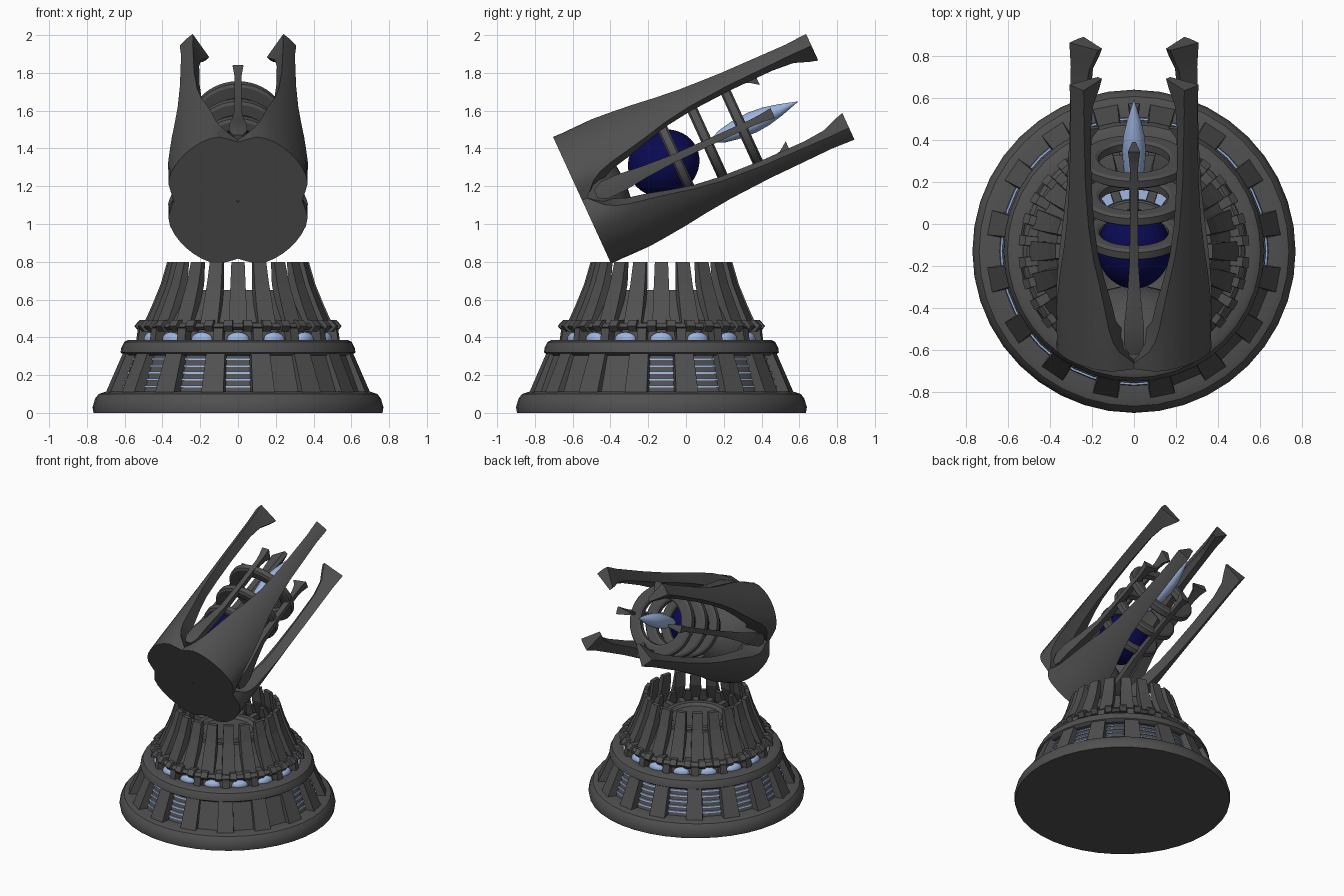
import bpy, bmesh, math
from math import sin, cos, radians, pi, exp
from mathutils import Matrix, Vector

if "Cube" in bpy.data.objects:
    bpy.data.objects.remove(bpy.data.objects["Cube"])


def material(name, rgb):
    m = bpy.data.materials.new(name)
    m.diffuse_color = (*rgb, 1)
    m.use_nodes = True
    m.node_tree.nodes["Principled BSDF"].inputs["Base Color"].default_value = m.diffuse_color
    return m


GREY = material("dark grey metal", (0.08, 0.08, 0.08))
BLUE = material("pale blue crystal", (0.34, 0.46, 0.74))
NAVY = material("deep navy", (0.003, 0.003, 0.085))

BASE = Matrix.Translation((0, -0.13, 0))
# turret frame: local y runs along the barrel, local z is its up direction
TURRET = Matrix.Translation((0, -0.55, 1.125)) @ Matrix.Rotation(radians(24.6), 4, 'X')
BARREL = TURRET @ Matrix.Rotation(-pi / 2, 4, 'X')


def loft(bm, sections, matrix, closed=False):
    """Skin a list of equal point loops; cap the ends unless closed."""
    rings = [[bm.verts.new(matrix @ Vector(p)) for p in s] for s in sections]
    n = len(rings[0])
    pairs = list(zip(rings, rings[1:])) + ([(rings[-1], rings[0])] if closed else [])
    for a, b in pairs:
        for i in range(n):
            bm.faces.new((a[i], a[(i + 1) % n], b[(i + 1) % n], b[i]))
    if not closed:
        bm.faces.new(rings[0])
        bm.faces.new(rings[-1])


def finish(name, bm, mat, smooth=True):
    bmesh.ops.recalc_face_normals(bm, faces=bm.faces)
    me = bpy.data.meshes.new(name)
    bm.to_mesh(me)
    bm.free()
    ob = bpy.data.objects.new(name, me)
    bpy.context.collection.objects.link(ob)
    me.materials.append(mat)
    if smooth:
        bpy.ops.object.select_all(action='DESELECT')
        ob.select_set(True)
        bpy.context.view_layer.objects.active = ob
        bpy.ops.object.shade_smooth_by_angle(angle=radians(32))
    return ob


def lathe(name, profile, matrix, mat, closed=False, segs=40):
    bm = bmesh.new()
    secs = [[(r * cos(2 * pi * i / segs), r * sin(2 * pi * i / segs), z) for i in range(segs)]
            for r, z in profile]
    loft(bm, secs, matrix, closed)
    return finish(name, bm, mat)


def slats(name, angles, path, mat=GREY):
    """Radial bars; path holds (radius, z, width, thickness)."""
    bm = bmesh.new()
    for ang in angles:
        m = BASE @ Matrix.Rotation(radians(ang), 4, 'Z')
        loft(bm, [[(r, -w / 2, z), (r, w / 2, z), (r - t, w / 2, z), (r - t, -w / 2, z)]
                  for r, z, w, t in path], m)
    return finish(name, bm, mat, False)


def around(n, offset=0.0):
    return [offset + 360 * i / n for i in range(n)]


def prong(name, angle, stations, n=12):
    """Arc-section arm along the barrel: (along, half angle, outer r, inner r, inner width factor)."""
    bm = bmesh.new()
    secs = []
    for a, w, ro, ri, k in stations:
        outer, inner = [], []
        for i in range(n + 1):
            t = -1 + 2 * i / n
            phi = angle + t * w
            d = (phi + 45) % 90 - 45
            groove = 1 - 0.13 * exp(-(d / 11) ** 2) if w > 28 else 1
            p = radians(phi)
            outer.append((ro * groove * cos(p), a, ro * groove * sin(p)))
            p = radians(angle + t * w * k)
            inner.append((ri * cos(p), a, ri * sin(p)))
        secs.append(outer + inner[::-1])
    loft(bm, secs, TURRET)
    return finish(name, bm, GREY)


# ---- base ----
lathe("foot_disc", [(0.765, 0), (0.77, 0.03), (0.757, 0.075), (0.738, 0.1), (0.70, 0.112), (0.60, 0.112)],
      BASE, GREY)
lathe("lower_core", [(0.645, 0.10), (0.56, 0.33)], BASE, GREY)
for i in range(5):
    z = 0.135 + 0.036 * i
    r = 0.645 - 0.085 * (z - 0.1) / 0.23
    lathe("glow_stripe", [(r - 0.02, z), (r + 0.008, z), (r + 0.005, z + 0.011), (r - 0.02, z + 0.011)],
          BASE, BLUE, True)
slats("lower_slats", around(16, 11.25), [(0.705, 0.10, 0.12, 0.10), (0.605, 0.33, 0.10, 0.08)])
slats("cover_plates", (-22.5, -45, -67.5), [(0.665, 0.10, 0.17, 0.03), (0.58, 0.33, 0.15, 0.03)])
lathe("middle_ring", [(0.52, 0.305), (0.60, 0.305), (0.622, 0.32), (0.618, 0.345), (0.603, 0.375),
                      (0.58, 0.387), (0.52, 0.387)], BASE, GREY, True)
lathe("upper_core", [(0.50, 0.36), (0.475, 0.46)], BASE, GREY)

# row of lamps under the clamp ring
bm = bmesh.new()
for ang in around(16):
    m = BASE @ Matrix.Rotation(radians(ang), 4, 'Z') @ Matrix.Translation((0.50, 0, 0.39))
    bmesh.ops.create_uvsphere(bm, u_segments=16, v_segments=8, radius=1,
                              matrix=m @ Matrix.Diagonal((0.032, 0.06, 0.038, 1)))
finish("lamps", bm, BLUE)
slats("lamp_dividers", around(16, 11.25), [(0.545, 0.38, 0.05, 0.08), (0.535, 0.45, 0.05, 0.08)])
lathe("clamp_ring", [(0.44, 0.438), (0.51, 0.438), (0.53, 0.455), (0.51, 0.475), (0.44, 0.48)],
      BASE, GREY, True)
slats("clamps", around(32, 5.6), [(0.525, 0.432, 0.045, 0.06), (0.55, 0.46, 0.05, 0.08),
                                  (0.52, 0.492, 0.045, 0.06)])

# crown of upright slats and the raised dish inside it
slats("crown_slats", around(20), [(0.50, 0.47, 0.095, 0.05), (0.455, 0.57, 0.09, 0.05),
                                  (0.41, 0.68, 0.08, 0.05), (0.375, 0.80, 0.07, 0.03)])
slats("inner_slats", around(20, 9), [(0.47, 0.47, 0.07, 0.06), (0.41, 0.57, 0.06, 0.05),
                                     (0.37, 0.65, 0.04, 0.03)])
lathe("dish", [(0.46, 0.46), (0.40, 0.53), (0.33, 0.56), (0.25, 0.565), (0.245, 0.61), (0.235, 0.62),
               (0.20, 0.62), (0.18, 0.60), (0.09, 0.595), (0.002, 0.60)], BASE, GREY)
lathe("dish_glow", [(0.25, 0.565), (0.315, 0.562), (0.315, 0.567), (0.25, 0.570)], BASE, BLUE, True)
slats("dish_ribs", around(20), [(0.37, 0.55, 0.045, 0.13), (0.36, 0.59, 0.04, 0.12)])

# ---- turret shell: four quarter shells that narrow into long claws ----
shell = [(0.0, 45, 0.39, 0.01, 1), (0.03, 45, 0.39, 0.01, 1), (0.06, 40, 0.39, 0.03, 1),
         (0.10, 34, 0.39, 0.10, 1), (0.15, 30, 0.39, 0.22, 1), (0.22, 27, 0.389, 0.28, 1),
         (0.32, 24, 0.388, 0.30, 1), (0.44, 20, 0.387, 0.31, 0.9), (0.57, 15, 0.386, 0.315, 0.8),
         (0.72, 11, 0.385, 0.315, 0.7), (0.95, 8, 0.385, 0.315, 0.6), (1.2, 7, 0.385, 0.31, 0.5),
         (1.32, 6.5, 0.385, 0.29, 0.4), (1.40, 7, 0.388, 0.25, 0.5), (1.445, 7, 0.39, 0.23, 0.5)]
for ang in (45, 135, 225, 315):
    prong("claw_shell", ang, shell)
lathe("shell_core", [(0.31, 0.005), (0.30, 0.06), (0.26, 0.12), (0.20, 0.19), (0.10, 0.24), (0.002, 0.25)],
      BARREL, GREY)

# four thin spikes in the gaps
spike = [(0.08, 4, 0.345, 0.26, 1), (0.13, 8, 0.35, 0.25, 0.8), (0.22, 8, 0.345, 0.26, 0.6),
         (0.36, 6, 0.31, 0.235, 0.5), (0.52, 4.5, 0.275, 0.215, 0.5), (0.75, 4, 0.265, 0.215, 0.6),
         (1.0, 4, 0.262, 0.215, 0.6), (1.06, 5, 0.268, 0.20, 0.6), (1.11, 6, 0.28, 0.165, 0.5)]
for ang in (0, 90, 180, 270):
    prong("spike", ang, spike, 4)

# three broad hoops held by the spikes
for a, ri, ro in ((0.545, 0.165, 0.235), (0.73, 0.165, 0.25), (0.93, 0.17, 0.26)):
    lathe("hoop", [(ri, a - 0.018), (ri + 0.015, a - 0.028), (ro - 0.015, a - 0.028), (ro, a - 0.018),
                   (ro, a + 0.018), (ro - 0.015, a + 0.028), (ri + 0.015, a + 0.028), (ri, a + 0.018)],
          BARREL, GREY, True)

# power orb and floating crystal
bm = bmesh.new()
bmesh.ops.create_uvsphere(bm, u_segments=32, v_segments=20, radius=0.175,
                          matrix=BARREL @ Matrix.Translation((0, 0, 0.475)) @ Matrix.Diagonal((1, 1, 1.1, 1)))
finish("power_orb", bm, NAVY)
lathe("crystal", [(0.012, 0.76), (0.035, 0.81), (0.05, 0.89), (0.057, 0.99), (0.05, 1.07),
                  (0.032, 1.15), (0.001, 1.257)], BARREL, BLUE, segs=12)
